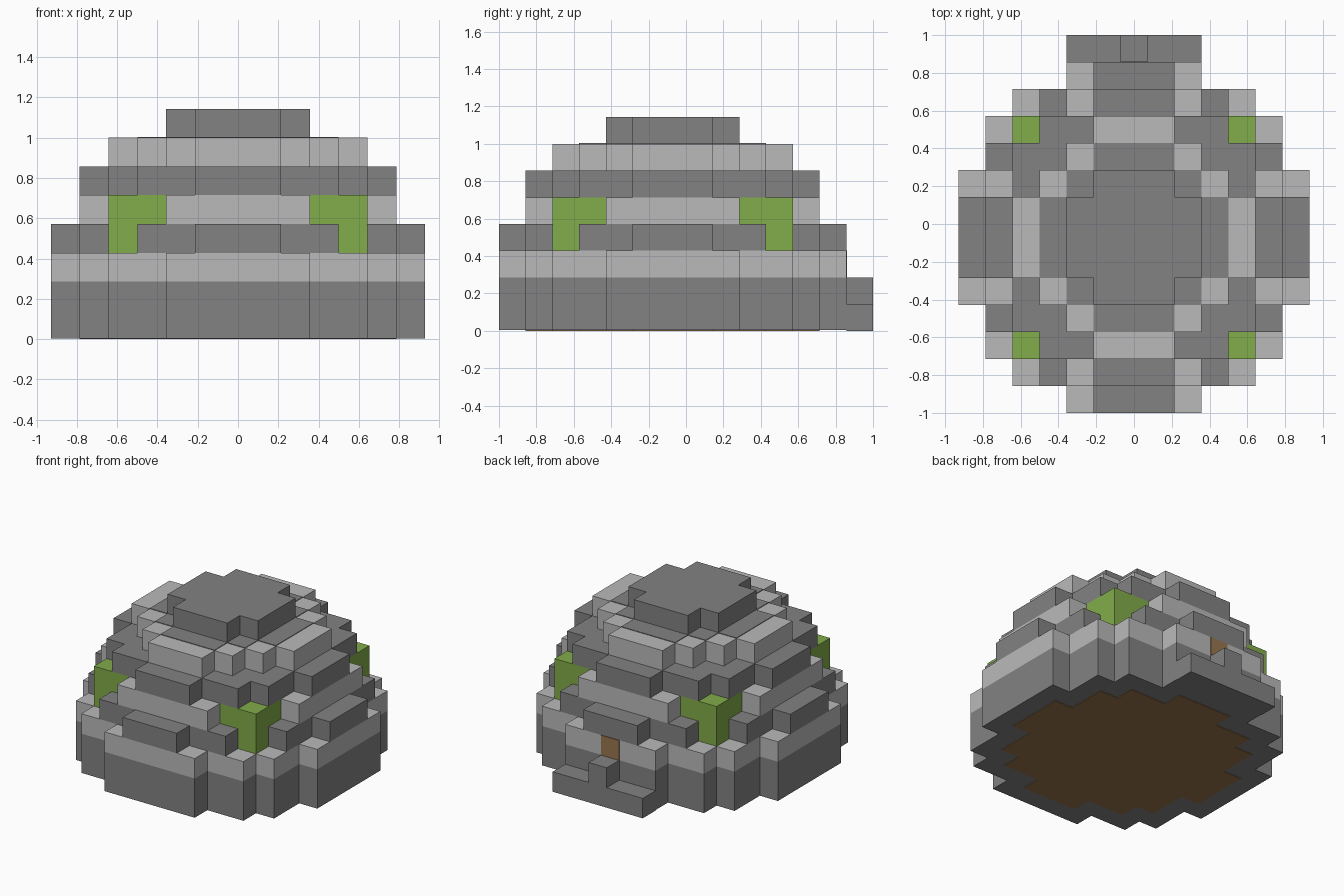
import bpy
import bmesh
from mathutils import Vector

U = 1 / 7            # edge of one block
DOME_Y = -0.5        # dome centre in blocks, behind it stands the step

cube = bpy.data.objects.get("Cube")
if cube:
    bpy.data.objects.remove(cube, do_unlink=True)


def material(name, rgb):
    m = bpy.data.materials.new(name)
    m.use_nodes = True
    m.diffuse_color = (*rgb, 1)
    m.node_tree.nodes["Principled BSDF"].inputs["Base Color"].default_value = (*rgb, 1)
    return m


dark = material("dark stone", (0.225, 0.225, 0.225))
light = material("light stone", (0.485, 0.49, 0.485))
green = material("green moss", (0.225, 0.415, 0.069))
brown = material("brown wood", (0.314, 0.181, 0.076))


def finish(name, bm, mat):
    bmesh.ops.recalc_face_normals(bm, faces=bm.faces)
    bmesh.ops.scale(bm, vec=(U, U, U), verts=bm.verts)
    mesh = bpy.data.meshes.new(name)
    bm.to_mesh(mesh)
    bm.free()
    mesh.materials.append(mat)
    obj = bpy.data.objects.new(name, mesh)
    bpy.context.collection.objects.link(obj)
    return obj


def course(name, reach, z0, z1, mat):
    """Stepped round slab; reach[j] is how many blocks row j extends sideways."""
    q = []
    for j, r in enumerate(reach):
        nxt = reach[j + 1] if j + 1 < len(reach) else None
        if nxt != r:
            q.append((r + 0.5, j + 0.5))
            if nxt is not None:
                q.append((nxt + 0.5, j + 0.5))
    ring = q + [(-x, y) for x, y in reversed(q)]
    ring += [(-x, -y) for x, y in q] + [(x, -y) for x, y in reversed(q)]
    bm = bmesh.new()
    face = bm.faces.new([bm.verts.new((x, y + DOME_Y, z0)) for x, y in ring])
    top = bmesh.ops.extrude_face_region(bm, geom=[face], use_keep_orig=True)["geom"]
    for v in top:
        if isinstance(v, bmesh.types.BMVert):
            v.co.z = z1
    return finish(name, bm, mat)


def add_box(bm, lo, hi):
    lo, hi = Vector(lo), Vector(hi)
    verts = bmesh.ops.create_cube(bm, size=1)["verts"]
    for v in verts:
        v.co = Vector(a + (b - a) * (c + 0.5) for a, b, c in zip(lo, hi, v.co))


def box(name, lo, hi, mat):
    bm = bmesh.new()
    add_box(bm, lo, hi)
    return finish(name, bm, mat)


THIN = 0.03

# Floor and wall courses, bottom to top
course("floor", [5, 5, 4, 4, 3, 1], 0, 0.5, brown)
base = [6, 6, 6, 5, 5, 4, 2]
course("base_wall", base, THIN, 2, dark)
course("base_band", base, 2, 3, light)
course("lower_dark_course", [6, 6, 5, 5, 3, 3, 1], 3, 4, dark)
course("middle_light_course", [5, 5, 5, 3, 2, 2], 4, 5, light)
course("upper_dark_course", [5, 5, 4, 4, 3, 1], 5, 6, dark)
course("upper_light_course", [4, 4, 3, 2, 1], 6, 7, light)
course("roof_inlay", [3, 3, 2, 1], 6.5, 7 + THIN, dark)
course("roof_cap", [2, 2, 1], 7, 8, dark)

# Mossy corner blocks
for sx, side in ((1, "left"), (-1, "right")):
    for sy, end in ((1, "back"), (-1, "front")):
        bm = bmesh.new()
        add_box(bm, (3.5, 3.5, 3), (4.5, 4.5, 5))
        add_box(bm, (2.5, 3.5, 4), (3.5, 4.5, 5))
        add_box(bm, (3.5, 2.5, 4), (4.5, 3.5, 5))
        for v in bm.verts:
            v.co.x *= sx
            v.co.y = v.co.y * sy + DOME_Y
        finish(f"moss_corner_{end}_{side}", bm, green)

# Back doorway
box("door_panel", (-0.5, 5.9, 2), (0.5, 6 + THIN, 3), brown)
box("door_step", (-2.5, 6, 0), (2.5, 7, 1), dark)
box("door_upper_step", (-0.5, 6, 1), (0.5, 7, 2), dark)
